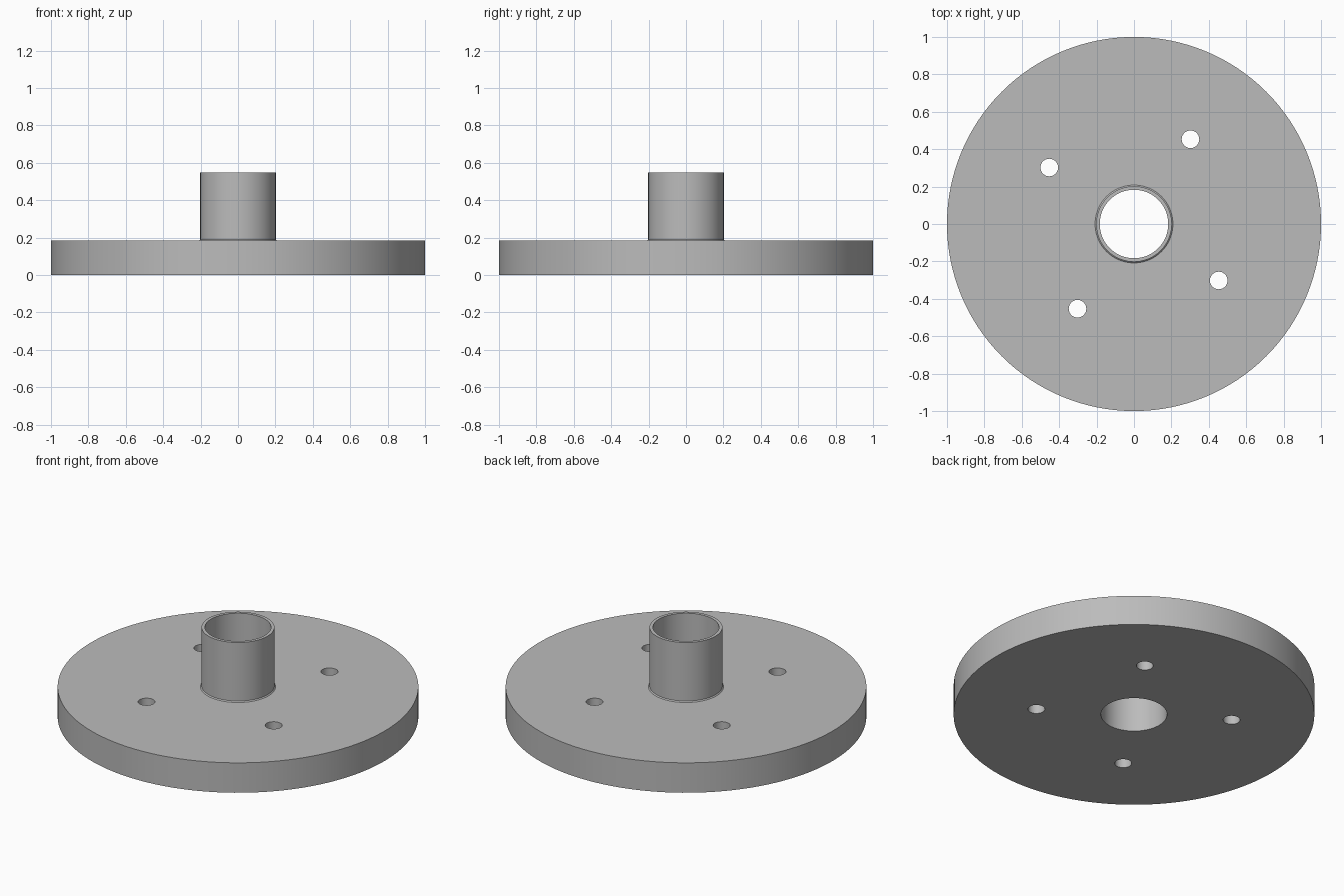
import bpy, bmesh, math
from mathutils import Matrix, Vector

cube = bpy.data.objects.get("Cube")
if cube:
    bpy.data.objects.remove(cube, do_unlink=True)

DISC_R, DISC_H = 1.0, 0.183
HUB_R, HUB_TOP, BORE_R = 0.202, 0.547, 0.183
FILLET = 0.006
HOLE_R, HOLE_POS = 0.047, Vector((0.302, 0.453, DISC_H / 2))
SEGMENTS = 128

# Plain grey metal
grey = bpy.data.materials.new("grey_metal")
grey.use_nodes = True
colour = (0.5, 0.5, 0.5, 1)
grey.diffuse_color = colour
grey.node_tree.nodes["Principled BSDF"].inputs["Base Color"].default_value = colour


def make_object(name, bm):
    bmesh.ops.recalc_face_normals(bm, faces=bm.faces)
    mesh = bpy.data.meshes.new(name)
    bm.to_mesh(mesh)
    bm.free()
    mesh.materials.append(grey)
    obj = bpy.data.objects.new(name, mesh)
    bpy.context.collection.objects.link(obj)
    return obj


def lathe(name, profile):
    """Spin a closed (radius, height) profile around the z axis."""
    bm = bmesh.new()
    verts = [bm.verts.new((r, 0, z)) for r, z in profile]
    edges = [bm.edges.new((v, verts[i - 1])) for i, v in enumerate(verts)]
    bmesh.ops.spin(bm, geom=verts + edges, cent=(0, 0, 0), axis=(0, 0, 1),
                   angle=math.tau, steps=SEGMENTS, use_merge=True)
    bmesh.ops.remove_doubles(bm, verts=bm.verts, dist=1e-5)
    return make_object(name, bm)


# Disc and hollow hub turned as one solid, with a small fillet at the hub's foot
flange = lathe("flange_with_hub", [
    (BORE_R, 0), (DISC_R, 0), (DISC_R, DISC_H),
    (HUB_R + FILLET, DISC_H), (HUB_R, DISC_H + FILLET),
    (HUB_R, HUB_TOP), (BORE_R, HUB_TOP),
])

# Four bolt holes, a quarter turn apart
bm = bmesh.new()
for i in range(4):
    place = Matrix.Rotation(i * math.pi / 2, 4, 'Z') @ Matrix.Translation(HOLE_POS)
    bmesh.ops.create_cone(bm, cap_ends=True, segments=48, radius1=HOLE_R,
                          radius2=HOLE_R, depth=DISC_H * 2, matrix=place)
cutter = make_object("bolt_hole_cutter", bm)
cutter.hide_render = True

drill = flange.modifiers.new("bolt_holes", 'BOOLEAN')
drill.operation = 'DIFFERENCE'
drill.solver = 'EXACT'
drill.object = cutter

bpy.ops.object.select_all(action='DESELECT')
flange.select_set(True)
bpy.context.view_layer.objects.active = flange
bpy.ops.object.modifier_apply(modifier=drill.name)
bpy.data.objects.remove(cutter, do_unlink=True)
bpy.ops.object.shade_smooth_by_angle(angle=math.radians(30))
